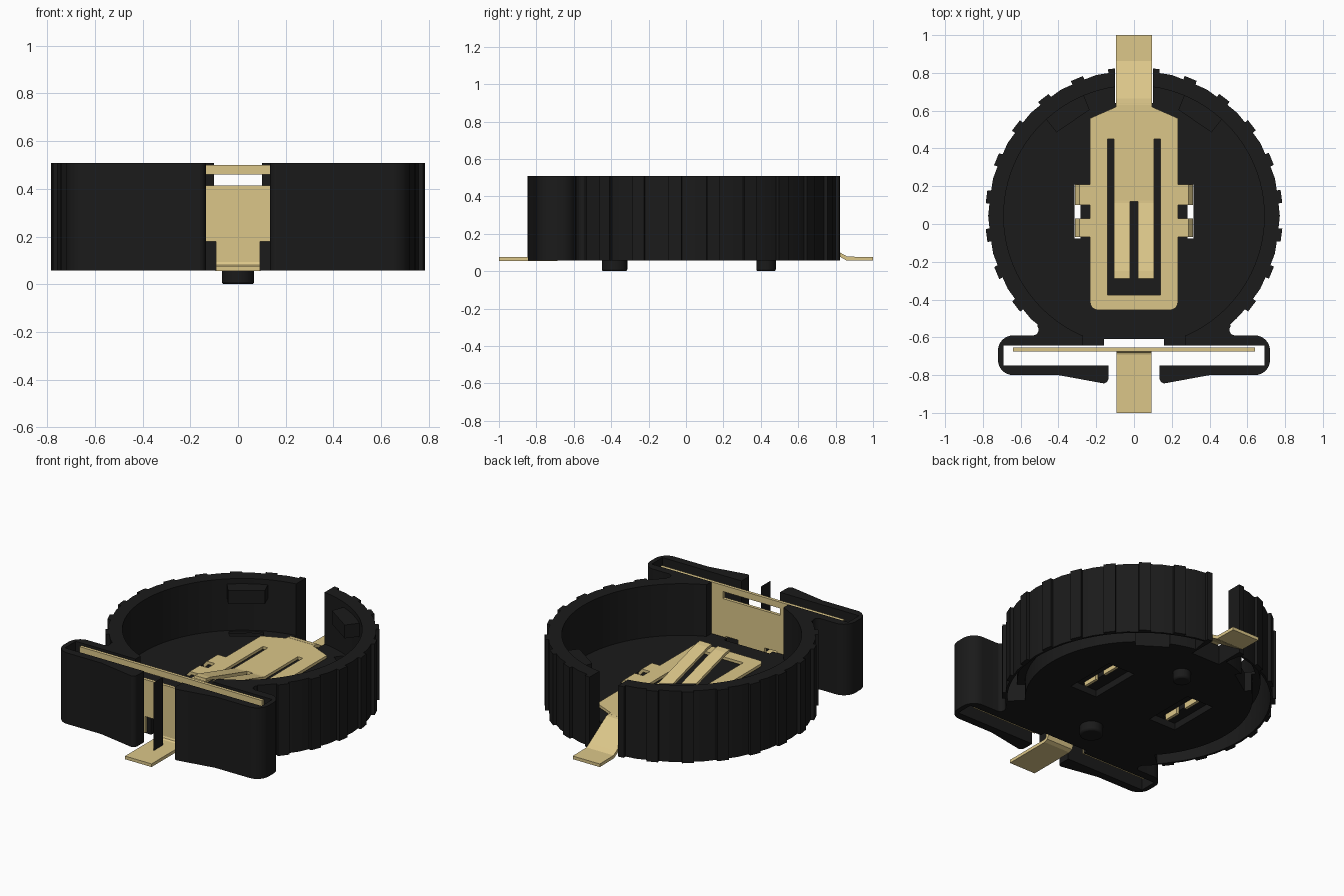
import bpy, bmesh, math
from mathutils import Vector

if "Cube" in bpy.data.objects:
    bpy.data.objects.remove(bpy.data.objects["Cube"])


def material(name, rgb):
    m = bpy.data.materials.new(name)
    m.use_nodes = True
    m.diffuse_color = (*rgb, 1)
    m.node_tree.nodes["Principled BSDF"].inputs["Base Color"].default_value = (*rgb, 1)
    return m


BLACK = material("black plastic", (0.0105, 0.0105, 0.0105))
GOLD = material("gold metal", (0.71, 0.565, 0.25))


def prism(name, pts, lo, hi, mat, axis="z"):
    """Extrude a 2D outline: axis z uses (x, y), x uses (y, z), y uses (x, z)."""
    place = {"z": lambda a, b, t: (a, b, t),
             "x": lambda a, b, t: (t, a, b),
             "y": lambda a, b, t: (a, t, b)}[axis]
    bm = bmesh.new()
    low = [bm.verts.new(place(a, b, lo)) for a, b in pts]
    high = [bm.verts.new(place(a, b, hi)) for a, b in pts]
    bm.faces.new(low)
    bm.faces.new(high)
    n = len(pts)
    for i in range(n):
        j = (i + 1) % n
        bm.faces.new((low[i], low[j], high[j], high[i]))
    bmesh.ops.recalc_face_normals(bm, faces=bm.faces)
    me = bpy.data.meshes.new(name)
    bm.to_mesh(me)
    bm.free()
    ob = bpy.data.objects.new(name, me)
    bpy.context.collection.objects.link(ob)
    me.materials.append(mat)
    return ob


def box(name, x0, x1, y0, y1, z0, z1, mat=BLACK):
    return prism(name, [(x0, y0), (x1, y0), (x1, y1), (x0, y1)], z0, z1, mat)


def arc(cx, cy, r, a0, a1, n):
    return [(cx + r * math.cos(math.radians(a0 + (a1 - a0) * i / n)),
             cy + r * math.sin(math.radians(a0 + (a1 - a0) * i / n))) for i in range(n + 1)]


def flip(pts, s):
    return [(s * x, y) for x, y in pts]


def ribbon(name, path, lo, hi, axis, t=0.018):
    """Bent sheet-metal strip of even thickness along a path."""
    p = [Vector(q) for q in path]
    left, right = [], []
    for i, q in enumerate(p):
        d0 = (q - p[i - 1]).normalized() if i else (p[1] - q).normalized()
        d1 = (p[i + 1] - q).normalized() if i < len(p) - 1 else d0
        d = (d0 + d1).normalized()
        off = Vector((-d.y, d.x)) * (t / 2 / max(d.dot(d0), 0.5))
        left.append(tuple(q + off))
        right.append(tuple(q - off))
    return prism(name, left + right[::-1], lo, hi, GOLD, axis)


def boolean(ob, tools, op="DIFFERENCE"):
    """Apply each tool to the object, then discard the tool."""
    bpy.context.view_layer.objects.active = ob
    for tool in tools:
        tool.hide_render = True
        mod = ob.modifiers.new("bool", "BOOLEAN")
        mod.operation, mod.object, mod.solver = op, tool, "EXACT"
        bpy.ops.object.modifier_apply(modifier=mod.name)
        bpy.data.objects.remove(tool)


def smooth(ob, angle=20):
    bpy.ops.object.select_all(action="DESELECT")
    ob.select_set(True)
    bpy.context.view_layer.objects.active = ob
    bpy.ops.object.shade_smooth_by_angle(angle=math.radians(angle))


CY, Z0, Z1, FLOOR = 0.043, 0.057, 0.508, 0.18

# Ribbed round housing outline, plain at the front
rim = []
for k in range(24):
    a = 7.5 + 15 * k
    if 225 < a < 315:
        rim += arc(0, CY, 0.768, a - 3, a + 7.5, 2)
    else:
        for da, r in ((-2.6, 0.768), (-2.4, 0.788), (2.6, 0.788), (2.6, 0.768), (7.5, 0.772)):
            rim += arc(0, CY, r, a + da, a + da, 1)[:1]
housing = prism("housing", rim, Z0, Z1, BLACK)

# Front bracket with rounded ends and filleted neck
half = ([(0.0, -0.847), (0.14, -0.847), (0.16, -0.844), (0.40, -0.80)]
        + arc(0.64, -0.72, 0.08, -90, 0, 8) + arc(0.64, -0.67, 0.08, 0, 90, 8)
        + arc(0.535, -0.56, 0.03, 270, 140, 6) + [(0.50, -0.50), (0.45, -0.40), (0.0, -0.40)])
bracket = prism("bracket", half + flip(half[-2:0:-1], -1), Z0, Z1, BLACK)

# Trim the round part, join, then hollow out
boolean(housing, [box("trim", -0.8, 0.8, -0.9, -0.60, 0, 1)])
boolean(housing, [bracket], "UNION")
# Rounded lips beside the front opening
lip = arc(0.165, -0.815, 0.03, 180, 260, 5) + [(0.16, -0.95), (0.0, -0.95), (0.0, -0.642), (0.135, -0.642)]
cuts = [
    prism("bowl", arc(0, CY, 0.69, 0, 360, 96)[:-1], FLOOR, 1, BLACK),
    box("plate_pocket", -0.69, 0.69, -0.75, -0.642, 0, 1),
    box("rear_wall_opening", -0.27, 0.27, -0.70, -0.55, FLOOR, 1),
    box("floor_front_notch", -0.16, 0.16, -0.66, -0.61, 0, 1),
    box("back_opening", -0.10, 0.10, 0.64, 0.95, 0, 1),
]
groove = arc(0, CY, 0.757, -42, 80, 32) + arc(0, CY, 0.70, 80, -42, 32)
under_step = arc(0, CY, 0.757, -42, 80, 32) + arc(0, CY, 0.655, 80, -42, 32)
clip_hole = [(0.41, 0.50), (0.45, 0.55), (0.35, 0.63), (0.28, 0.655), (0.245, 0.61)]
for s in (-1, 1):
    cuts += [
        prism("front_opening", flip(lip, s), 0, 1, BLACK),
        box("under_recess", *sorted((s * 0.20, s * 0.39)), -0.10, 0.24, 0, 0.10),
        box("tab_hole", *sorted((s * 0.283, s * 0.314)), -0.077, 0.208, 0, 0.5),
        prism("rim_groove", flip(groove, s), 0, 0.49, BLACK),
        prism("under_step", flip(under_step, s), 0, 0.165, BLACK),
        prism("clip_hole", flip(clip_hole, s), 0, 0.3, BLACK),
    ]
boolean(housing, cuts)
smooth(housing)

# Retaining clips inside the rim
for s, side in ((1, "left"), (-1, "right")):
    pts = [(0.41, 0.485), (0.47, 0.56), (0.36, 0.66), (0.27, 0.69), (0.235, 0.605)]
    prism("retaining_clip_" + side, flip(pts, s), 0.39, 0.475, BLACK)

# Locating pegs under the floor
for name, y, r in (("front_peg", -0.382, 0.068), ("back_peg", 0.428, 0.052)):
    peg = prism(name, arc(0, y, r, 0, 360, 32)[:-1], 0.0, 0.08, BLACK)
    mod = peg.modifiers.new("bevel", "BEVEL")
    mod.width, mod.segments, mod.limit_method = 0.01, 2, "ANGLE"
    smooth(peg, 40)

# Bottom contact: flat plate with a U-shaped slot
PZ = 0.197
side = ([(0.0, -0.455)] + arc(0.192, -0.415, 0.04, -90, 0, 5)
        + [(0.232, 0.56), (0.095, 0.62), (0.095, 0.64), (0.0, 0.64)])
contact = prism("bottom_contact", side + flip(side[-2:0:-1], -1),
                PZ - 0.009, PZ + 0.009, GOLD)
boolean(contact, [
    box("slot", -0.14, 0.14, -0.375, 0.12, 0, 1),
    box("slot_left", 0.105, 0.14, 0.11, 0.45, 0, 1),
    box("slot_right", -0.14, -0.105, 0.11, 0.45, 0, 1)])

# Raised spring fingers and bent side tabs
for s, name in ((1, "left"), (-1, "right")):
    ribbon("spring_finger_" + name,
           [(0.125, PZ), (0.11, PZ + 0.001), (-0.25, 0.30), (-0.29, 0.305)],
           *sorted((s * 0.022, s * 0.105)), "x")
    for i, (y0, y1) in enumerate(((-0.07, 0.03), (0.10, 0.21))):
        ribbon(f"side_tab_{name}_{i + 1}",
               [(s * 0.22, PZ), (s * 0.285, PZ), (s * 0.304, 0.175), (s * 0.304, 0.075)],
               y0, y1, "y")

# Back terminal sloping down to the board
ribbon("back_terminal", [(0.63, PZ), (0.66, PZ - 0.004), (0.83, 0.085),
                         (0.86, 0.068), (1.0, 0.066)], -0.095, 0.095, "x", 0.02)

# Front contact plate with window and lower legs, and its terminal
front = box("front_contact", -0.64, 0.64, -0.675, -0.655, 0.075, 0.50, GOLD)
boolean(front, [
    box("window", -0.2, 0.2, -0.8, -0.6, 0.415, 0.46),
    box("lower_notch", -0.18, 0.18, -0.8, -0.6, 0, FLOOR)])
ribbon("front_terminal", [(-0.665, FLOOR + 0.005), (-0.665, 0.09), (-0.672, 0.074),
                          (-0.69, 0.066), (-1.0, 0.066)], -0.093, 0.093, "x", 0.02)
